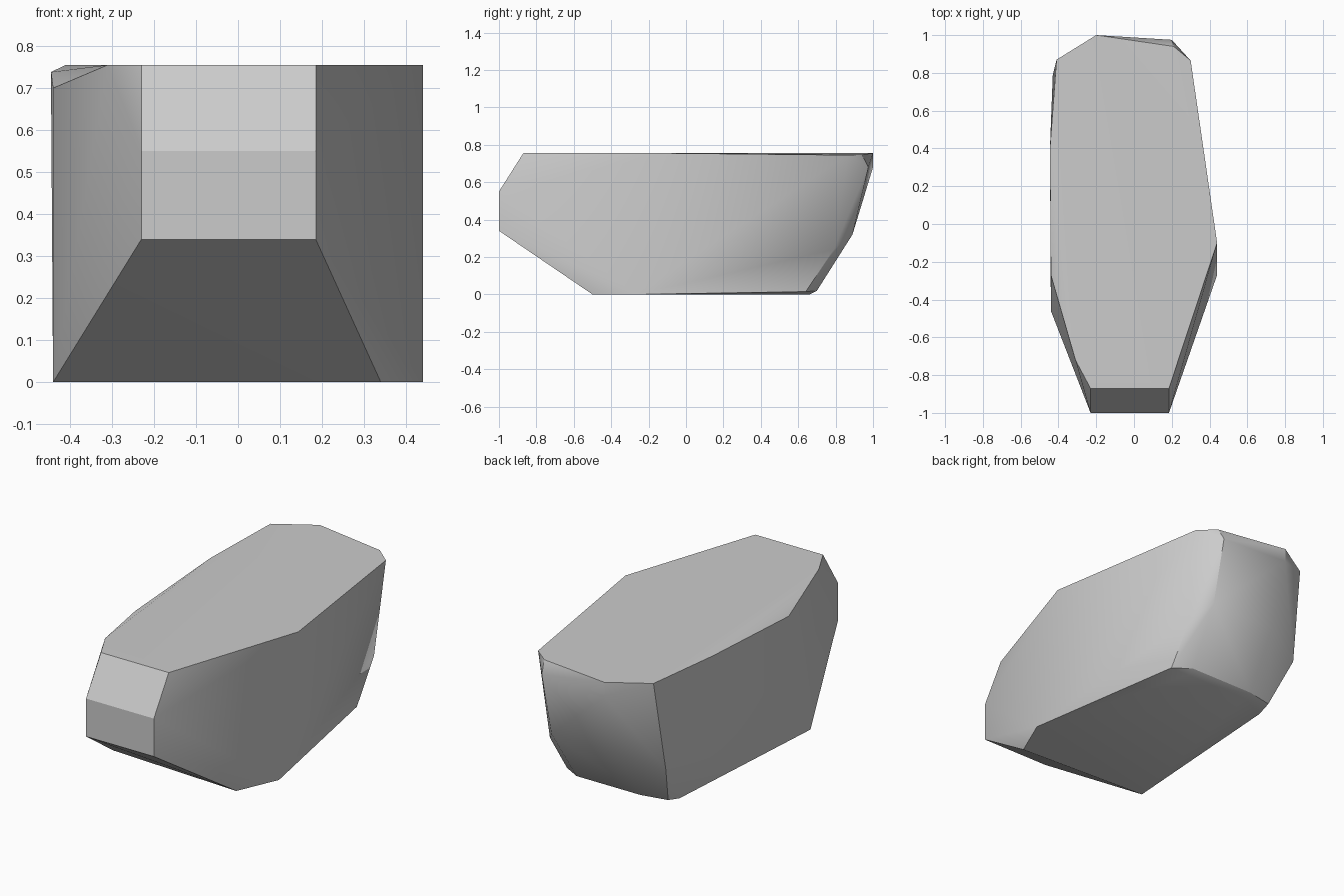
import bpy
import bmesh
from math import radians

old = bpy.data.objects.get("Cube")
if old:
    bpy.data.objects.remove(old, do_unlink=True)

# Single stone colour
stone = bpy.data.materials.new("stone grey")
stone.use_nodes = True
grey = (0.6, 0.6, 0.6, 1)
stone.diffuse_color = grey
stone.node_tree.nodes["Principled BSDF"].inputs["Base Color"].default_value = grey

TOP = 0.755
# Narrow front end: vertical panel, chamfered above and below
corners = [(x, y, z) for x in (-0.23, 0.185)
           for y, z in ((-1, 0.34), (-1, 0.55), (-0.87, TOP))]
# Flat top outline with slightly worn rims
corners += [(-0.31, -0.72, TOP), (-0.41, 0.87, TOP), (-0.2, 1, TOP), (0.44, -0.1, TOP),
            (-0.44, -0.27, 0.70), (-0.445, 0.4, 0.738),
            (0.3, 0.865, 0.745), (0.21, 0.94, 0.748)]
# Flat base outline
corners += [(-0.44, -0.46, 0), (0.34, -0.5, 0), (0.44, -0.27, 0),
            (-0.37, 0.585, 0), (-0.21, 0.66, 0), (0.18, 0.66, 0)]
# Rounded back end, from the rim down to the base
corners += [(-0.2, 1, 0.68), (0.2, 0.975, 0.68),
            (-0.2, 0.89, 0.32), (0.2, 0.89, 0.32),
            (-0.43, 0.79, 0.25), (0.28, 0.79, 0.24),
            (-0.36, 0.67, 0.02), (-0.21, 0.7, 0.02), (0.18, 0.7, 0.02), (0.28, 0.64, 0.015)]

# Wrap the corners into one convex boulder
bm = bmesh.new()
for c in corners:
    bm.verts.new(c)
hull = bmesh.ops.convex_hull(bm, input=bm.verts)
loose = [v for v in bm.verts if not v.link_faces]
bmesh.ops.delete(bm, geom=loose, context='VERTS')
bmesh.ops.dissolve_limit(bm, angle_limit=radians(0.5), verts=bm.verts, edges=bm.edges)
bmesh.ops.recalc_face_normals(bm, faces=bm.faces)

mesh = bpy.data.meshes.new("boulder")
bm.to_mesh(mesh)
bm.free()
mesh.materials.append(stone)
boulder = bpy.data.objects.new("boulder", mesh)
bpy.context.collection.objects.link(boulder)

# Soft shading on shallow facets, crisp on the main edges
bpy.ops.object.select_all(action='DESELECT')
boulder.select_set(True)
bpy.context.view_layer.objects.active = boulder
bpy.ops.object.shade_smooth_by_angle(angle=radians(30))
